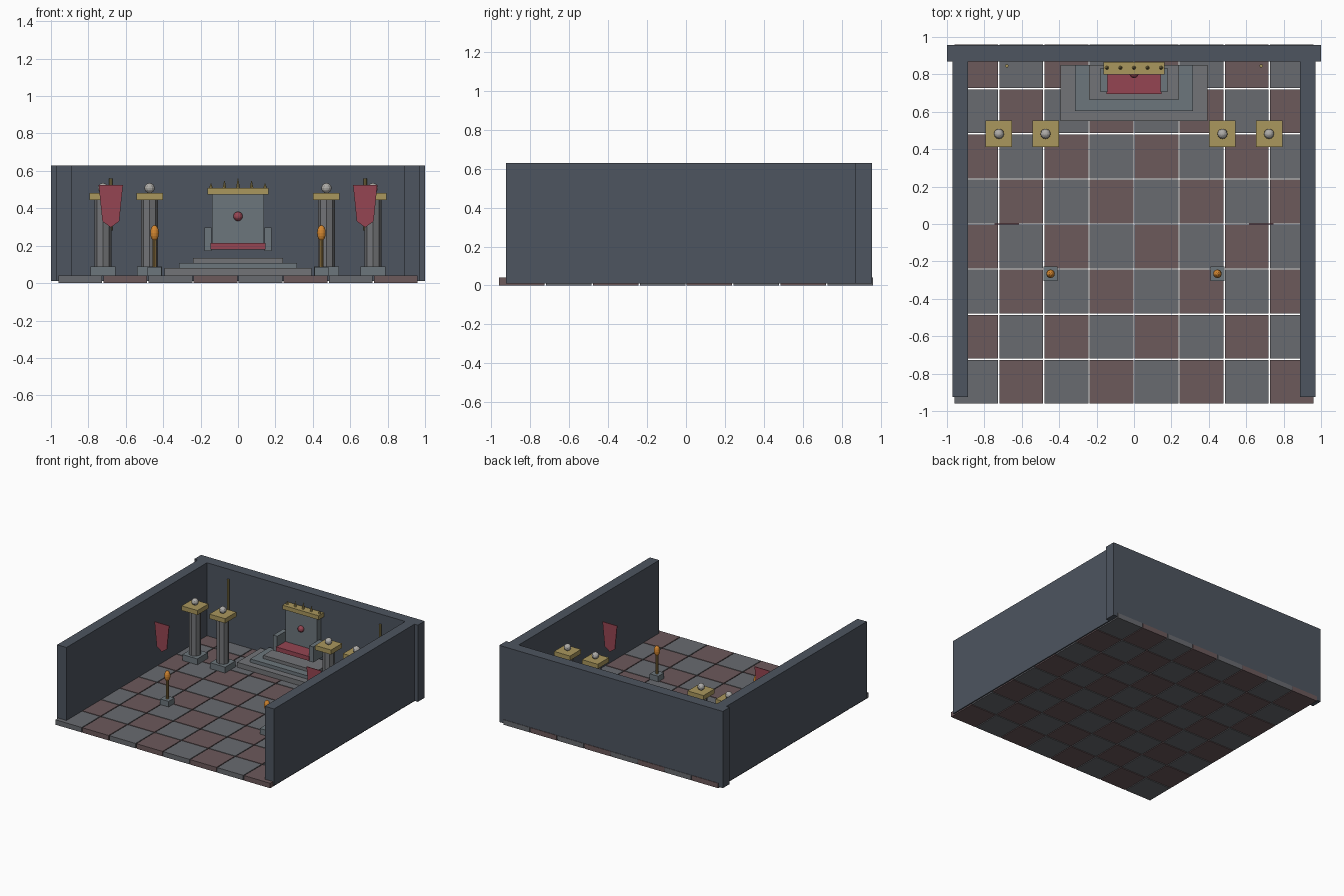
import bpy, bmesh
from mathutils import Matrix

if "Cube" in bpy.data.objects:
    bpy.data.objects.remove(bpy.data.objects["Cube"])


def material(name, rgb):
    m = bpy.data.materials.new(name)
    m.diffuse_color = (*rgb, 1)
    m.use_nodes = True
    m.node_tree.nodes["Principled BSDF"].inputs["Base Color"].default_value = m.diffuse_color
    return m


WALL = material("dark_stone", (0.075, 0.09, 0.115))
GREY = material("grey_tile", (0.14, 0.145, 0.16))
ROSE = material("rose_tile", (0.15, 0.10, 0.105))
STONE = material("stone", (0.17, 0.175, 0.185))
BLUE = material("blue_stone", (0.15, 0.18, 0.20))
GOLD = material("gold", (0.40, 0.31, 0.11))
RED = material("red_cloth", (0.30, 0.06, 0.085))
PEARL = material("pearl", (0.42, 0.41, 0.39))
WOOD = material("bronze", (0.30, 0.19, 0.06))
FLAME = material("flame", (0.65, 0.24, 0.03))


def finish(name, bm, mat):
    mesh = bpy.data.meshes.new(name)
    bmesh.ops.recalc_face_normals(bm, faces=bm.faces)
    bm.to_mesh(mesh)
    bm.free()
    mesh.materials.append(mat)
    ob = bpy.data.objects.new(name, mesh)
    bpy.context.collection.objects.link(ob)
    return ob


def box(name, x, y, z, mat):
    """Box from (min, max) pairs."""
    bm = bmesh.new()
    size = [b - a for a, b in (x, y, z)]
    mid = [(a + b) / 2 for a, b in (x, y, z)]
    bmesh.ops.create_cube(bm, size=1, matrix=Matrix.Translation(mid) @ Matrix.Diagonal((*size, 1)))
    return finish(name, bm, mat)


def cone(name, x, y, z, r1, r2, sides, mat):
    bm = bmesh.new()
    bmesh.ops.create_cone(bm, cap_ends=True, segments=sides, radius1=r1, radius2=r2,
                          depth=z[1] - z[0],
                          matrix=Matrix.Translation((x, y, (z[0] + z[1]) / 2)))
    return finish(name, bm, mat)


def ball(name, loc, r, mat, stretch=1.0):
    bm = bmesh.new()
    bmesh.ops.create_uvsphere(bm, u_segments=12, v_segments=8, radius=r,
                              matrix=Matrix.Translation(loc) @ Matrix.Diagonal((1, 1, stretch, 1)))
    return finish(name, bm, mat)


# Checkered floor tiles with open joints
for i in range(8):
    for j in range(8):
        cx, cy = (i - 3.5) * 0.241, (j - 3.5) * 0.241
        box("floor_tile", (cx - 0.117, cx + 0.117), (cy - 0.117, cy + 0.117), (0, 0.04),
            ROSE if (i + j) % 2 else GREY)

# Walls
box("back_wall", (-1, 1), (0.87, 0.957), (0.01, 0.63), WALL)
for s in (-1, 1):
    box("side_wall", sorted((s * 0.887, s * 0.97)), (-0.925, 0.87), (0.01, 0.63), WALL)

# Stepped dais
for k, (w, y0, z0, z1) in enumerate([(0.393, 0.55, 0.04, 0.08), (0.315, 0.605, 0.08, 0.107),
                                     (0.24, 0.665, 0.107, 0.133)]):
    box("dais_step", (-w, w), (y0, 0.85), (z0, z1), BLUE if k == 1 else STONE)

# Throne
box("throne_back", (-0.14, 0.14), (0.81, 0.86), (0.18, 0.475), BLUE)
box("seat_cushion", (-0.147, 0.147), (0.695, 0.83), (0.18, 0.215), RED)
box("throne_crest", (-0.162, 0.162), (0.80, 0.866), (0.475, 0.508), GOLD)
ball("throne_gem", (0, 0.805, 0.357), 0.025, RED)
for k in range(-2, 3):
    cone("crest_spike", k * 0.0725, 0.835, (0.508, 0.558 - 0.013 * abs(k)), 0.01, 0.002, 8, GOLD)
for s in (-1, 1):
    box("throne_arm", sorted((s * 0.143, s * 0.18)), (0.705, 0.835), (0.172, 0.297), BLUE)

# Columns
for x in (-0.722, -0.473, 0.473, 0.722):
    box("column_base", (x - 0.067, x + 0.067), (0.415, 0.549), (0.04, 0.088), BLUE)
    cone("column_shaft", x, 0.482, (0.088, 0.445), 0.046, 0.046, 8, STONE)
    box("column_capital", (x - 0.071, x + 0.071), (0.411, 0.553), (0.445, 0.482), GOLD)
    ball("column_finial", (x, 0.482, 0.508), 0.027, PEARL)

for s in (-1, 1):
    # Torches
    x = s * 0.446
    box("torch_base", (x - 0.038, x + 0.038), (-0.304, -0.228), (0.04, 0.085), BLUE)
    cone("torch_pole", x, -0.266, (0.085, 0.24), 0.011, 0.011, 10, WOOD)
    ball("torch_flame", (x, -0.266, 0.268), 0.023, FLAME, 1.85)

    # Banner poles
    cone("banner_pole", s * 0.68, 0.845, (0.28, 0.56), 0.009, 0.009, 10, GOLD)

    # Hanging banners
    bm = bmesh.new()
    outline = [(-0.065, 0.525), (0.065, 0.525), (0.045, 0.33), (0, 0.298), (-0.045, 0.33)]
    face = bm.faces.new([bm.verts.new((s * 0.68 + px, -0.003, pz)) for px, pz in outline])
    ext = bmesh.ops.extrude_face_region(bm, geom=[face])["geom"]
    bmesh.ops.translate(bm, vec=(0, 0.006, 0),
                        verts=[v for v in ext if isinstance(v, bmesh.types.BMVert)])
    finish("banner", bm, RED)
